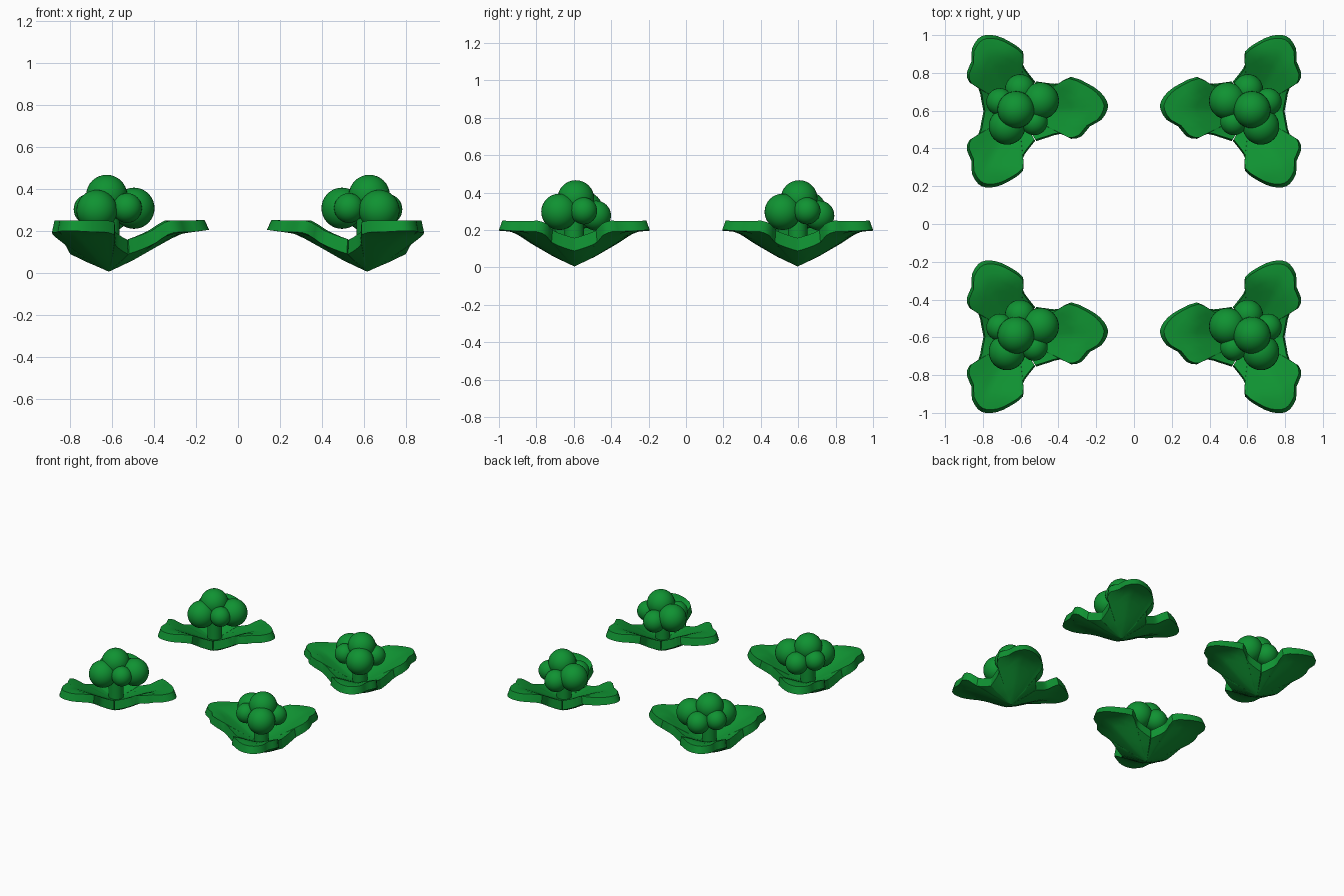
import bpy, bmesh, math

if "Cube" in bpy.data.objects:
    bpy.data.objects.remove(bpy.data.objects["Cube"])

green = bpy.data.materials.new("leaf green")
green.diffuse_color = (0.005, 0.29, 0.032, 1)
green.use_nodes = True
green.node_tree.nodes["Principled BSDF"].inputs["Base Color"].default_value = green.diffuse_color

# leaf outline seen from above, pointing along +x, from one base corner to the other
OUTLINE = [(.09, -.158), (.148, -.138), (.21, -.120), (.26, -.146), (.312, -.132),
           (.352, -.080), (.407, -.046), (.438, .01), (.434, .055), (.40, .104),
           (.344, .145), (.26, .182), (.20, .148), (.155, .148), (.09, .158)]
# underside height against distance from the stalk
PROFILE = [(0, .005), (.11, .056), (.21, .113), (.29, .158), (.355, .188), (.42, .203), (.50, .213)]
# floret spheres: x, y offset from the stalk, height, radius
FLORETS = [(-.010, .008, .368, .098), (.120, .055, .307, .098), (.012, .116, .277, .080),
           (-.095, .050, .302, .072), (-.057, -.080, .297, .097), (.087, -.056, .308, .071)]
# leaf angle, length factor, side flip
LEAVES = [(0, 1.085, 1), (120, 1.0, -1), (240, 1.0, 1)]


def rounded(pts, steps=2):
    # smooth curve through the outline points
    out = []
    for k in range(len(pts) - 1):
        p = [pts[max(k - 1, 0)], pts[k], pts[k + 1], pts[min(k + 2, len(pts) - 1)]]
        for s in range(steps):
            t = s / steps
            out.append(tuple(.5 * (2 * b + (c - a) * t + (2 * a - 5 * b + 4 * c - d) * t * t
                                   + (3 * b - a - 3 * c + d) * t ** 3)
                             for a, b, c, d in zip(*p)))
    return out + [pts[-1]]


EDGE = rounded(OUTLINE)


def height(r):
    for (r0, z0), (r1, z1) in zip(PROFILE, PROFILE[1:]):
        if r <= r1:
            return z0 + (z1 - z0) * (r - r0) / (r1 - r0)
    return PROFILE[-1][1]


def finish(bm, name):
    bmesh.ops.remove_doubles(bm, verts=bm.verts, dist=1e-5)
    bmesh.ops.recalc_face_normals(bm, faces=bm.faces)
    me = bpy.data.meshes.new(name)
    bm.to_mesh(me)
    bm.free()
    me.materials.append(green)
    ob = bpy.data.objects.new(name, me)
    bpy.context.collection.objects.link(ob)
    bpy.ops.object.select_all(action='DESELECT')
    ob.select_set(True)
    bpy.context.view_layer.objects.active = ob
    bpy.ops.object.shade_smooth_by_angle(angle=math.radians(35))


def leaf(cx, cy, side, angle, length, flip):
    bm = bmesh.new()
    a = math.radians(angle)
    rings, n = 8, len(EDGE)
    low, top = [], []
    for i in range(rings + 1):
        t = i / rings
        rows = ([], [])
        for u, v in EDGE:
            u, v = u * length * t, v * flip * t
            x = u * math.cos(a) - v * math.sin(a)
            y = u * math.sin(a) + v * math.cos(a)
            r = math.hypot(x, y)
            # edges droop a little at the base; the outer end stays level
            z = height(r) + .7 * abs(v) * (u - .17 * t)
            z = max(.004, min(z, .19 + .05 * max(0, r - .3)))
            if r > .42:
                z = max(z, height(r) - .006)
            rows[0].append(bm.verts.new((cx + side * x, cy + y, z)))
            # thicker toward the base
            rows[1].append(bm.verts.new((cx + side * x * .955, cy + y * .955, z + .083 - .075 * r)))
        low.append(rows[0])
        top.append(rows[1])
    for i in range(rings):
        # under and upper sheets
        for g in (low, top):
            for j in range(n - 1):
                bm.faces.new((g[i][j], g[i][j + 1], g[i + 1][j + 1], g[i + 1][j]))
        # side walls toward the stalk
        for j in (0, n - 1):
            bm.faces.new((low[i][j], low[i + 1][j], top[i + 1][j], top[i][j]))
    # outer rim
    for j in range(n - 1):
        bm.faces.new((low[-1][j], low[-1][j + 1], top[-1][j + 1], top[-1][j]))
    finish(bm, "leaf")


def plant(cx, cy, side):
    for angle, length, flip in LEAVES:
        leaf(cx, cy, side, angle, length, flip)
    # stalk
    bpy.ops.mesh.primitive_cylinder_add(vertices=24, radius=.052, depth=.25, location=(cx, cy, .175))
    ob = bpy.context.object
    ob.name = "stalk"
    ob.data.materials.append(green)
    bpy.ops.object.shade_smooth_by_angle(angle=math.radians(35))
    # florets
    for x, y, z, r in FLORETS:
        bpy.ops.mesh.primitive_uv_sphere_add(segments=32, ring_count=16, radius=r,
                                             location=(cx + side * x, cy + y, z))
        ob = bpy.context.object
        ob.name = "floret"
        ob.data.materials.append(green)
        bpy.ops.object.shade_smooth()


for side in (1, -1):
    for cy in (-.597, .597):
        plant(-.615 * side, cy, side)
